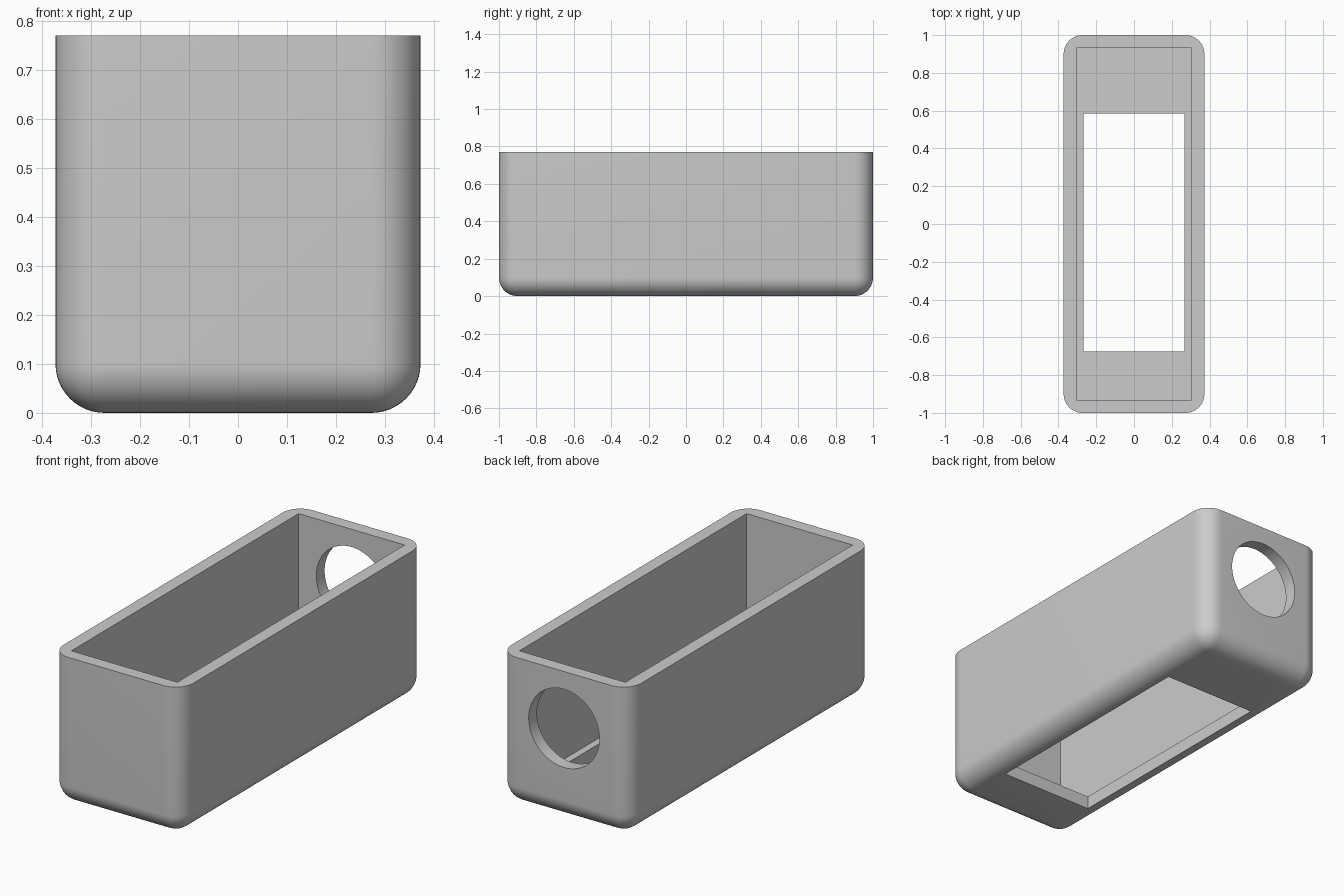
import bpy, bmesh, math
from mathutils import Matrix, Vector

default = bpy.data.objects.get("Cube")
if default:
    bpy.data.objects.remove(default, do_unlink=True)

WIDTH, LENGTH, HEIGHT = 0.745, 2.0, 0.77
WALL, RADIUS = 0.068, 0.1

grey = bpy.data.materials.new("light grey")
grey.use_nodes = True
colour = (0.6, 0.6, 0.6, 1)
grey.diffuse_color = colour
grey.node_tree.nodes["Principled BSDF"].inputs["Base Color"].default_value = colour


def finish(name, bm):
    mesh = bpy.data.meshes.new(name)
    bm.to_mesh(mesh)
    bm.free()
    mesh.materials.append(grey)
    obj = bpy.data.objects.new(name, mesh)
    bpy.context.collection.objects.link(obj)
    return obj


def box(low, high):
    bm = bmesh.new()
    low, high = Vector(low), Vector(high)
    size = Matrix.Diagonal((*(high - low), 1))
    bmesh.ops.create_cube(bm, size=1, matrix=Matrix.Translation((low + high) / 2) @ size)
    return bm


# Outer body, rounded everywhere but around the open top
bm = box((-WIDTH / 2, -LENGTH / 2, 0), (WIDTH / 2, LENGTH / 2, HEIGHT))
rounded = [e for e in bm.edges if min(v.co.z for v in e.verts) < 0.01]
bmesh.ops.bevel(bm, geom=rounded, offset=RADIUS, segments=12, profile=0.5, affect='EDGES')
body = finish("case_body", bm)

# Cutters: cavity, floor window and round port in the back wall
x, y = WIDTH / 2 - WALL, LENGTH / 2 - WALL
cavity = finish("cavity_cutter", box((-x, -y, WALL), (x, y, 1)))
window = finish("window_cutter", box((-0.267, -0.675, -0.1), (0.267, 0.585, 0.2)))
bm = bmesh.new()
bmesh.ops.create_cone(bm, cap_ends=True, segments=64, radius1=0.203, radius2=0.203, depth=0.4,
                      matrix=Matrix.Translation((0, 1, 0.475)) @ Matrix.Rotation(math.pi / 2, 4, 'X'))
port = finish("port_cutter", bm)

bpy.ops.object.select_all(action='DESELECT')
body.select_set(True)
bpy.context.view_layer.objects.active = body
for cutter in (cavity, window, port):
    mod = body.modifiers.new(cutter.name, 'BOOLEAN')
    mod.operation, mod.solver, mod.object = 'DIFFERENCE', 'EXACT', cutter
    bpy.ops.object.modifier_apply(modifier=mod.name)
    bpy.data.objects.remove(cutter, do_unlink=True)

bpy.ops.object.shade_smooth_by_angle(angle=math.radians(30))
